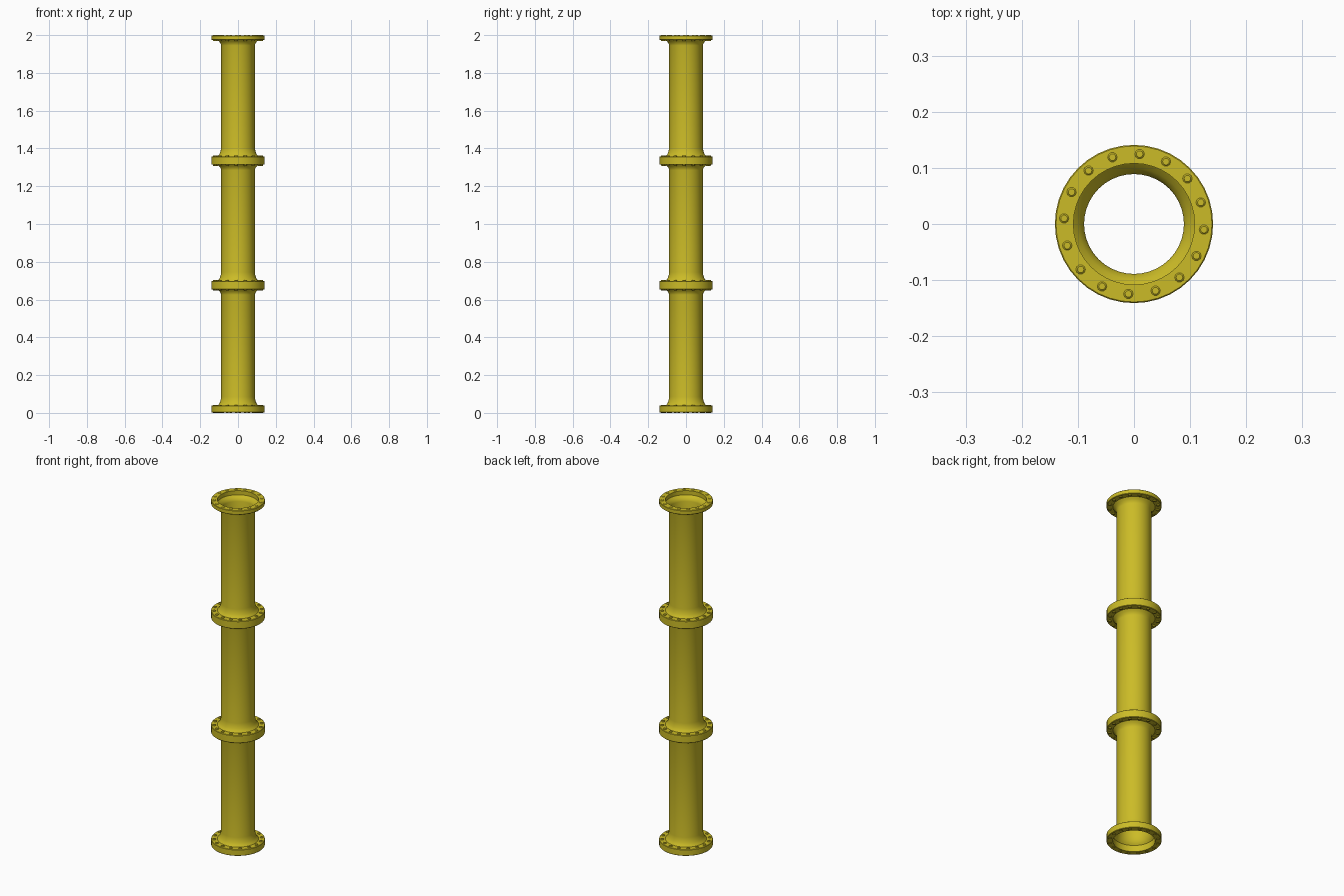
import bpy, bmesh, math

if "Cube" in bpy.data.objects:
    bpy.data.objects.remove(bpy.data.objects["Cube"])

SIDES = 40
SPACING = 0.66


def make_material(name, color):
    mat = bpy.data.materials.new(name)
    mat.diffuse_color = color
    mat.use_nodes = True
    mat.node_tree.nodes["Principled BSDF"].inputs["Base Color"].default_value = mat.diffuse_color
    return mat


yellow = make_material("yellow_paint", (0.60, 0.50, 0.02, 1))


def finish(bm, name, mat):
    bmesh.ops.recalc_face_normals(bm, faces=bm.faces)
    mesh = bpy.data.meshes.new(name)
    bm.to_mesh(mesh)
    bm.free()
    mesh.materials.append(mat)
    obj = bpy.data.objects.new(name, mesh)
    bpy.context.collection.objects.link(obj)
    bpy.ops.object.select_all(action='DESELECT')
    obj.select_set(True)
    bpy.context.view_layer.objects.active = obj
    bpy.ops.object.shade_smooth_by_angle(angle=math.radians(35))
    return obj


def lathe(name, profile, z0, mat):
    """Spin an (r, z) profile around the z axis."""
    bm = bmesh.new()
    verts = [bm.verts.new((r, 0, z + z0)) for r, z in profile]
    edges = [bm.edges.new(pair) for pair in zip(verts, verts[1:])]
    bmesh.ops.spin(bm, geom=verts + edges, cent=(0, 0, 0), axis=(0, 0, 1),
                   angle=math.tau, steps=SIDES, use_duplicate=False)
    bmesh.ops.remove_doubles(bm, verts=bm.verts, dist=1e-5)
    return finish(bm, name, mat)


def bolt_ring(name, z_low, z_high, mat):
    """Sixteen bolts running through a flange, chamfered at both ends."""
    bm = bmesh.new()
    for i in range(16):
        a = math.radians(-4.6 + 22.5 * i)
        cx, cy = 0.125 * math.cos(a), 0.125 * math.sin(a)
        rings = []
        for r, z in ((0.006, z_low), (0.0085, z_low + 0.002),
                     (0.0085, z_high - 0.002), (0.006, z_high)):
            rings.append([bm.verts.new((cx + r * math.cos(k * math.tau / 10),
                                        cy + r * math.sin(k * math.tau / 10), z))
                          for k in range(10)])
        for lo, hi in zip(rings, rings[1:]):
            for k in range(10):
                n = (k + 1) % 10
                bm.faces.new((lo[k], lo[n], hi[n], hi[k]))
        bm.faces.new(rings[0][::-1])
        bm.faces.new(rings[-1])
    return finish(bm, name, mat)


# Flanged pipe section: thin wall flaring out into a flange at each end
section = [
    (0.108, 0.002), (0.139, 0.002), (0.141, 0.004), (0.141, 0.036),
    (0.139, 0.038), (0.108, 0.038), (0.101, 0.046), (0.095, 0.057),
    (0.091, 0.072), (0.089, 0.085), (0.089, 0.625), (0.092, 0.635),
    (0.099, 0.645), (0.108, 0.654), (0.139, 0.654), (0.141, 0.656),
    (0.141, 0.676), (0.139, 0.678), (0.108, 0.678),
]
for i in range(3):
    z0 = SPACING * i
    lathe(f"pipe_section_{i + 1}", section, z0, yellow)
    # Inner lips of the two flanges
    lathe(f"lower_lip_{i + 1}", [(0.108, 0.002), (0.108, 0.038)], z0, yellow)
    lathe(f"upper_lip_{i + 1}", [(0.108, 0.654), (0.108, 0.678)], z0, yellow)

# Bolts through the end flanges and the joints
for i, (lo, hi) in enumerate(((0.0, 0.043), (0.648, 0.703),
                              (1.308, 1.363), (1.968, 2.0))):
    bolt_ring(f"bolt_ring_{i + 1}", lo, hi, yellow)
